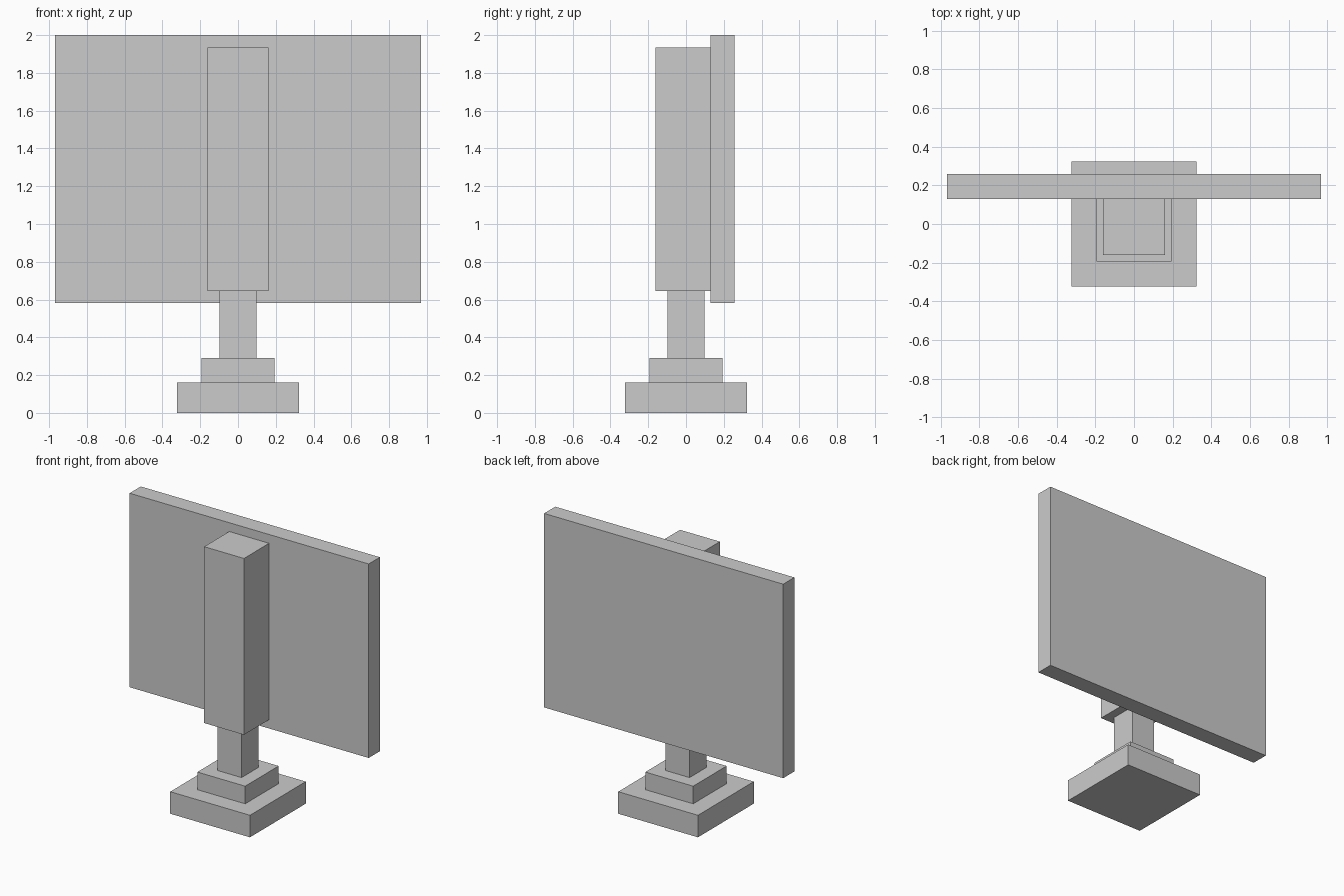
import bpy

if "Cube" in bpy.data.objects:
    bpy.data.objects.remove(bpy.data.objects["Cube"])

U = 1 / 31  # the whole model sits on a grid of 1/31 unit


def box(name, x, y, z):
    """Add a box from (min, max) ranges given in grid units."""
    ranges = (x, y, z)
    bpy.ops.mesh.primitive_cube_add(size=1, location=[(a + b) / 2 * U for a, b in ranges])
    obj = bpy.context.object
    obj.name = name
    obj.scale = [(b - a) * U for a, b in ranges]
    bpy.ops.object.transform_apply(location=False, rotation=False, scale=True)
    return obj


# Stacked square foot and neck: name, half width, bottom, top
for name, half, bottom, top in (
    ("base", 10, 0, 5),
    ("base_step", 6, 5, 9),
    ("post", 3, 9, 20),
):
    box(name, (-half, half), (-half, half), (bottom, top))

# Tall block on the post, with the panel fixed behind it
box("column_block", (-5, 5), (-5, 4), (20, 60))
box("panel", (-30, 30), (4, 8), (18, 62))
